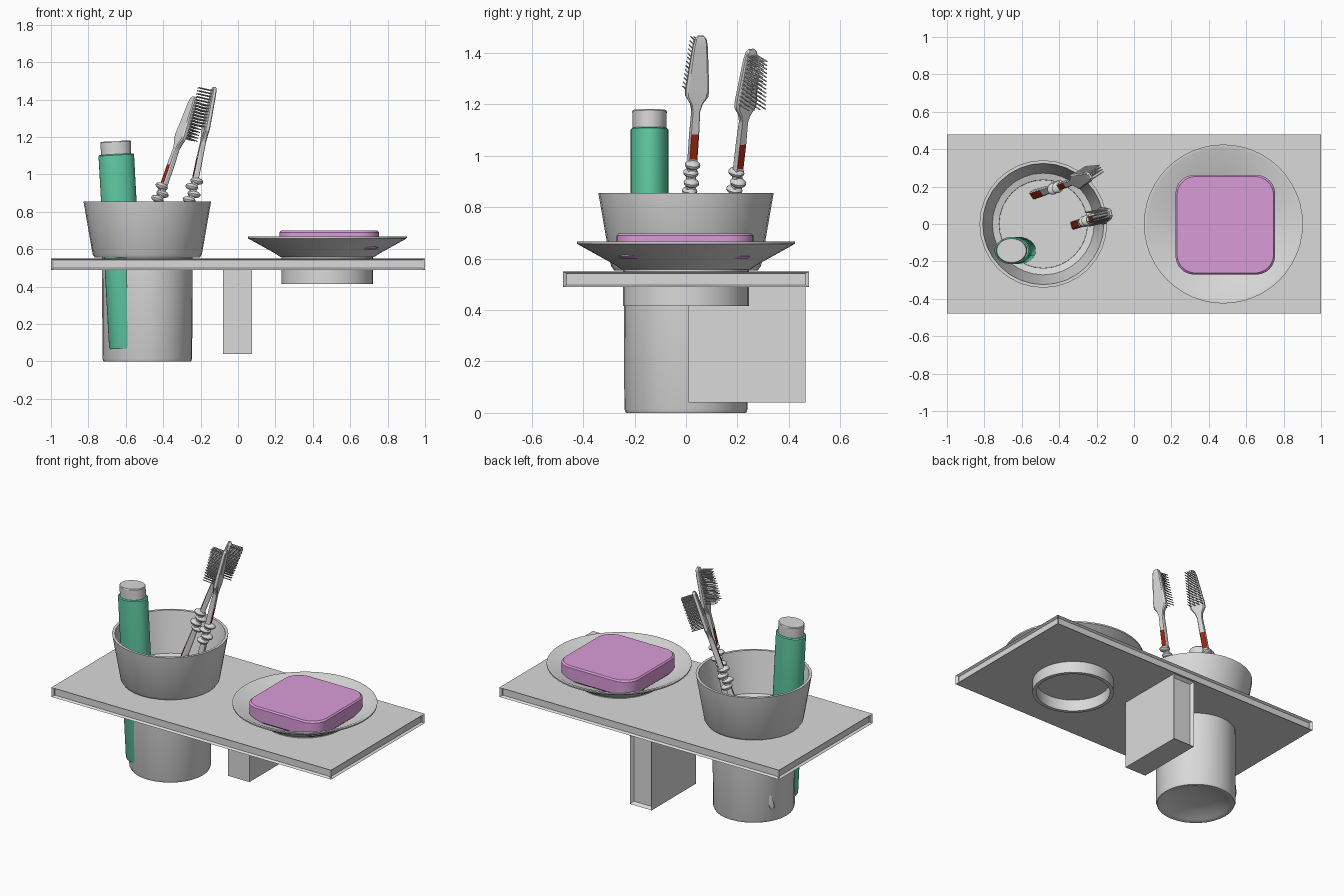
import bpy, bmesh
from math import sin, cos, tau, radians
from mathutils import Matrix, Vector

cube = bpy.data.objects.get("Cube")
if cube:
    bpy.data.objects.remove(cube)


def material(name, rgb):
    m = bpy.data.materials.new(name)
    m.use_nodes = True
    m.diffuse_color = (*rgb, 1)
    node = next(n for n in m.node_tree.nodes if n.type == 'BSDF_PRINCIPLED')
    node.inputs["Base Color"].default_value = (*rgb, 1)
    return m


GREY = material("light grey", (0.7, 0.7, 0.7))
PINK = material("soap pink", (0.7, 0.33, 0.69))
GREEN = material("tube green", (0.12, 0.62, 0.39))
RED = material("dark red", (0.36, 0.02, 0.006))


def finish(name, bm, mats, matrix=Matrix(), smooth=True):
    bmesh.ops.recalc_face_normals(bm, faces=bm.faces)
    mesh = bpy.data.meshes.new(name)
    bm.to_mesh(mesh)
    bm.free()
    for m in mats:
        mesh.materials.append(m)
    ob = bpy.data.objects.new(name, mesh)
    bpy.context.collection.objects.link(ob)
    ob.matrix_world = matrix
    if smooth:
        bpy.ops.object.select_all(action='DESELECT')
        ob.select_set(True)
        bpy.context.view_layer.objects.active = ob
        bpy.ops.object.shade_smooth_by_angle(angle=radians(30))
    return ob


def loft(bm, rings, closed=False):
    """Skin rings of points; cap the ends, or join last to first."""
    vs = [[bm.verts.new(p) for p in ring] for ring in rings]
    pairs = list(zip(vs, vs[1:]))
    if closed:
        pairs.append((vs[-1], vs[0]))
    else:
        bm.faces.new(vs[0])
        bm.faces.new(vs[-1])
    n = len(vs[0])
    for a, b in pairs:
        for i in range(n):
            j = (i + 1) % n
            bm.faces.new((a[i], a[j], b[j], b[i]))


def lathe(name, profile, mat, matrix, closed=False, squash=1, sides=32):
    bm = bmesh.new()
    angles = [tau * i / sides for i in range(sides)]
    loft(bm, [[(r * cos(a), r * squash * sin(a), z) for a in angles]
              for r, z in profile], closed)
    return finish(name, bm, [mat], matrix)


def box(name, lo, hi, recess, lip, depth):
    """Box whose faces along the given directions are recessed panels."""
    bm = bmesh.new()
    lo, hi = Vector(lo), Vector(hi)
    bmesh.ops.create_cube(bm, size=1)
    for v in bm.verts:
        v.co = (lo + hi) / 2 + v.co * (hi - lo)
    bm.normal_update()
    for d in recess:
        face = max(bm.faces, key=lambda f: (f.normal.dot(Vector(d)), f.calc_area()))
        bmesh.ops.inset_individual(bm, faces=[face], thickness=lip, depth=0)
        bmesh.ops.translate(bm, verts=face.verts, vec=-Vector(d) * depth)
        bm.normal_update()
    return finish(name, bm, [GREY], smooth=False)


# Shelf and wall bracket
box("shelf", (-1, -0.478, 0.49), (1, 0.478, 0.55),
    [(1, 0, 0), (-1, 0, 0), (0, 1, 0), (0, -1, 0)], 0.012, 0.015)
box("wall_bracket", (-0.08, 0.01, 0.04), (0.075, 0.465, 0.49),
    [(0, 1, 0)], 0.02, 0.02)

# Cup with a flared upper bowl and dished base
lathe("cup", [(0.06, 0.04), (0.14, 0.032), (0.205, 0.006), (0.22, 0), (0.234, 0),
              (0.24, 0.015), (0.242, 0.555), (0.28, 0.555), (0.292, 0.572),
              (0.341, 0.855), (0.324, 0.855), (0.272, 0.60), (0.236, 0.59),
              (0.225, 0.06), (0.1, 0.05)],
      GREY, Matrix.Translation((-0.485, 0, 0)))

# Soap dish and the holder ring below it
dish_at = Matrix.Translation((0.478, 0, 0))
lathe("soap_dish", [(0.2, 0.558), (0.25, 0.558), (0.275, 0.575), (0.424, 0.658),
                    (0.425, 0.667), (0.408, 0.667), (0.27, 0.592), (0.2, 0.582)],
      GREY, dish_at, sides=48)
lathe("dish_holder_ring", [(0.245, 0.415), (0.245, 0.565), (0.222, 0.565),
                           (0.222, 0.415)], GREY, dish_at, closed=True)


# Rounded bar of soap
def rounded_square(half, radius, z, steps=8):
    ring = []
    for q, (sx, sy) in enumerate([(1, 1), (-1, 1), (-1, -1), (1, -1)]):
        for i in range(steps + 1):
            a = tau / 4 * (q + i / steps)
            ring.append((sx * (half - radius) + radius * cos(a),
                         sy * (half - radius) + radius * sin(a), z))
    return ring


bm = bmesh.new()
loft(bm, [rounded_square(h, 0.1, z) for h, z in
          [(0.258, 0.6), (0.266, 0.608), (0.266, 0.69), (0.258, 0.699)]])
finish("soap", bm, [PINK], Matrix.Translation((0.488, -0.004, 0)))

# Leaning toothpaste tube and cap
lean = Matrix.Translation((-0.594, -0.142, 0.07)) @ Matrix.Rotation(-0.055, 4, 'Y')
lathe("toothpaste_tube", [(0.09, 0), (0.095, 0.01), (0.095, 1.035), (0.088, 1.04)],
      GREEN, lean, squash=0.77)
lathe("tube_cap", [(0.08, 1.03), (0.082, 1.105), (0.078, 1.11)],
      GREY, lean, squash=0.82)


# Toothbrushes: flat handle, ribbed grip, tapered head and bristles
HANDLE = [(0, 0.012, 0.008), (0.02, 0.02, 0.016), (0.08, 0.024, 0.019),
          (0.66, 0.022, 0.018), (0.8, 0.018, 0.015), (0.93, 0.018, 0.015),
          (1.03, 0.018, 0.015), (1.12, 0.016, 0.013), (1.15, 0.024, 0.014),
          (1.18, 0.045, 0.014), (1.21, 0.046, 0.014), (1.38, 0.029, 0.012),
          (1.41, 0.022, 0.01), (1.42, 0.012, 0.006)]


def toothbrush(name, bottom, top, facing):
    axis = (Vector(top) - Vector(bottom)).normalized()
    out = Vector(facing)
    out = (out - axis * out.dot(axis)).normalized()
    m = Matrix((out.cross(axis), out, axis)).transposed().to_4x4()
    m.translation = bottom

    bm = bmesh.new()
    corners = [(1, 0.6), (0.8, 1), (-0.8, 1), (-1, 0.6),
               (-1, -0.6), (-0.8, -1), (0.8, -1), (1, -0.6)]
    loft(bm, [[(w * x, d * y, t) for x, y in corners] for t, w, d in HANDLE])
    bm.normal_update()
    # Red inlays on the broad faces below and above the grip
    for f in bm.faces:
        t = f.calc_center_median().z
        if abs(f.normal.y) > 0.9 and (0.08 < t < 0.66 or 0.93 < t < 1.03):
            f.material_index = 1
    finish(name + "_handle", bm, [GREY, RED], m)

    bm = bmesh.new()
    for i in range(4):
        place = Matrix.Translation((0, 0.01 * (-1) ** i, 0.8 + 0.036 * i))
        bmesh.ops.create_uvsphere(bm, u_segments=16, v_segments=8, radius=1,
                                  matrix=place @ Matrix.Diagonal((0.03, 0.036, 0.019, 1)))
    finish(name + "_grip", bm, [GREY], m)

    bm = bmesh.new()
    for row in range(13):
        t = 1.2 + 0.0165 * row
        half = 0.038 - 0.018 * row / 12
        for col in range(4):
            place = Matrix.Translation((half * (col / 1.5 - 1), 0.045, t))
            bmesh.ops.create_cone(bm, cap_ends=True, segments=5, radius1=0.003,
                                  radius2=0.003, depth=0.08,
                                  matrix=place @ Matrix.Rotation(tau / 4, 4, 'X'))
    finish(name + "_bristles", bm, [GREY], m)


toothbrush("front_toothbrush", (-0.415, -0.037, 0.08), (-0.125, 0.058, 1.47),
           (-0.95, -0.22, 0))
toothbrush("back_toothbrush", (-0.695, 0.105, 0.08), (-0.235, 0.255, 1.41),
           (0.8, 0.5, 0))
